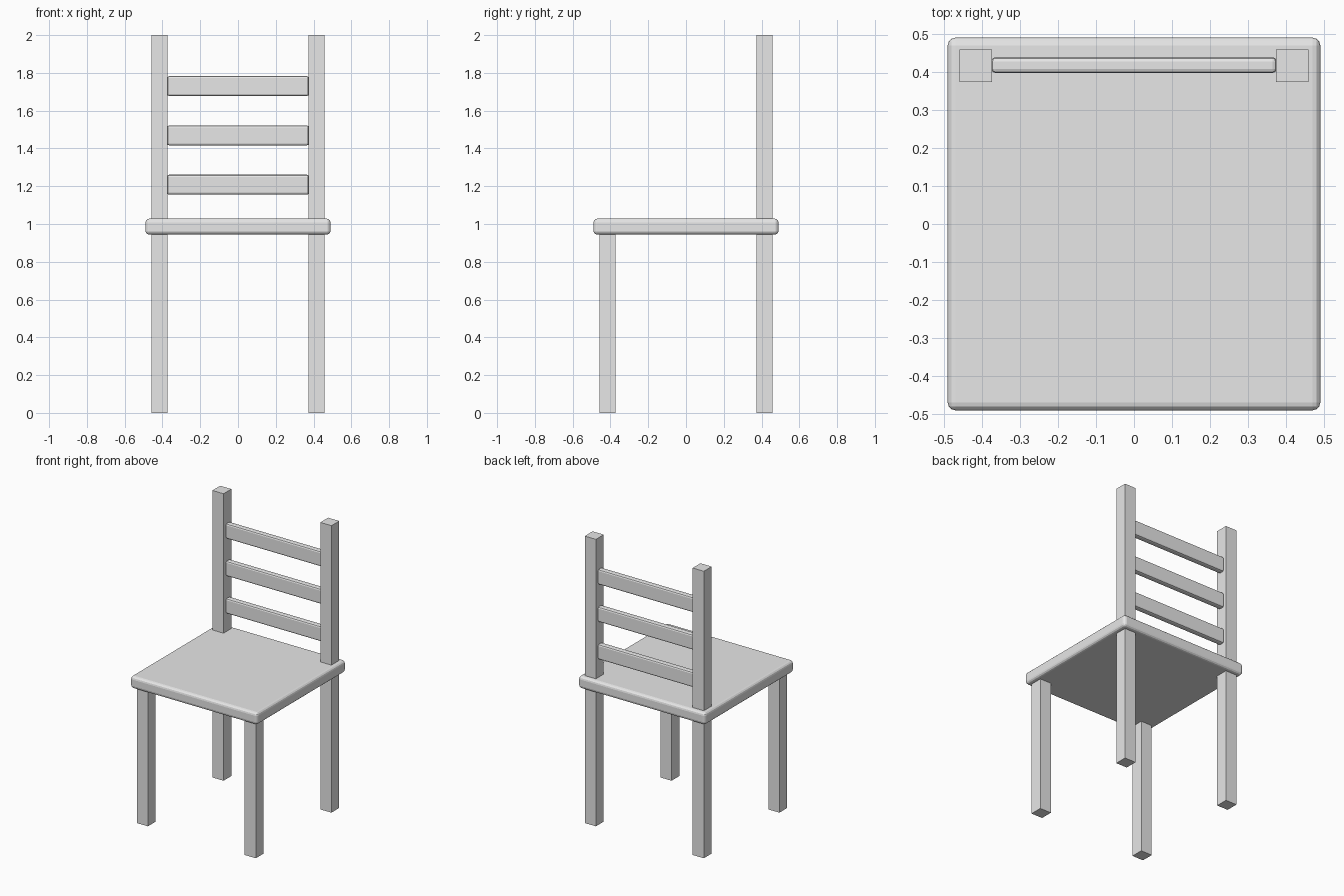
import bpy

cube = bpy.data.objects.get("Cube")
if cube:
    bpy.data.objects.remove(cube, do_unlink=True)

# Single plain grey
grey = bpy.data.materials.new("light_grey")
grey.use_nodes = True
grey.diffuse_color = (0.8, 0.8, 0.8, 1)
grey.node_tree.nodes["Principled BSDF"].inputs["Base Color"].default_value = (0.8, 0.8, 0.8, 1)


def block(name, centre, size, bevel=0, segments=1):
    """Box of the given size, optionally with bevelled edges."""
    bpy.ops.mesh.primitive_cube_add(size=1, location=centre)
    ob = bpy.context.object
    ob.name = name
    ob.scale = size
    bpy.ops.object.transform_apply(location=False, rotation=False, scale=True)
    ob.data.materials.append(grey)
    if bevel:
        mod = ob.modifiers.new("rounded_edges", "BEVEL")
        mod.width = bevel
        mod.segments = segments
    return ob


LEG, INSET = 0.086, 0.416
SEAT_Z = 0.986

# Seat
block("seat", (0, 0, SEAT_Z), (0.98, 0.98, 0.084), 0.02, 3)

# Front legs stop inside the seat, back legs run up as the backrest posts
for side, sx in (("left", 1), ("right", -1)):
    block(f"front_leg_{side}", (sx * INSET, -INSET, SEAT_Z / 2), (LEG, LEG, SEAT_Z))
    block(f"back_post_{side}", (sx * INSET, INSET, 1), (LEG, LEG, 2))

# Backrest slats between the posts
for i, z in enumerate((1.208, 1.469, 1.73)):
    block(f"back_slat_{i + 1}", (0, 0.418, z), (0.75, 0.042, 0.106), 0.011, 2)
